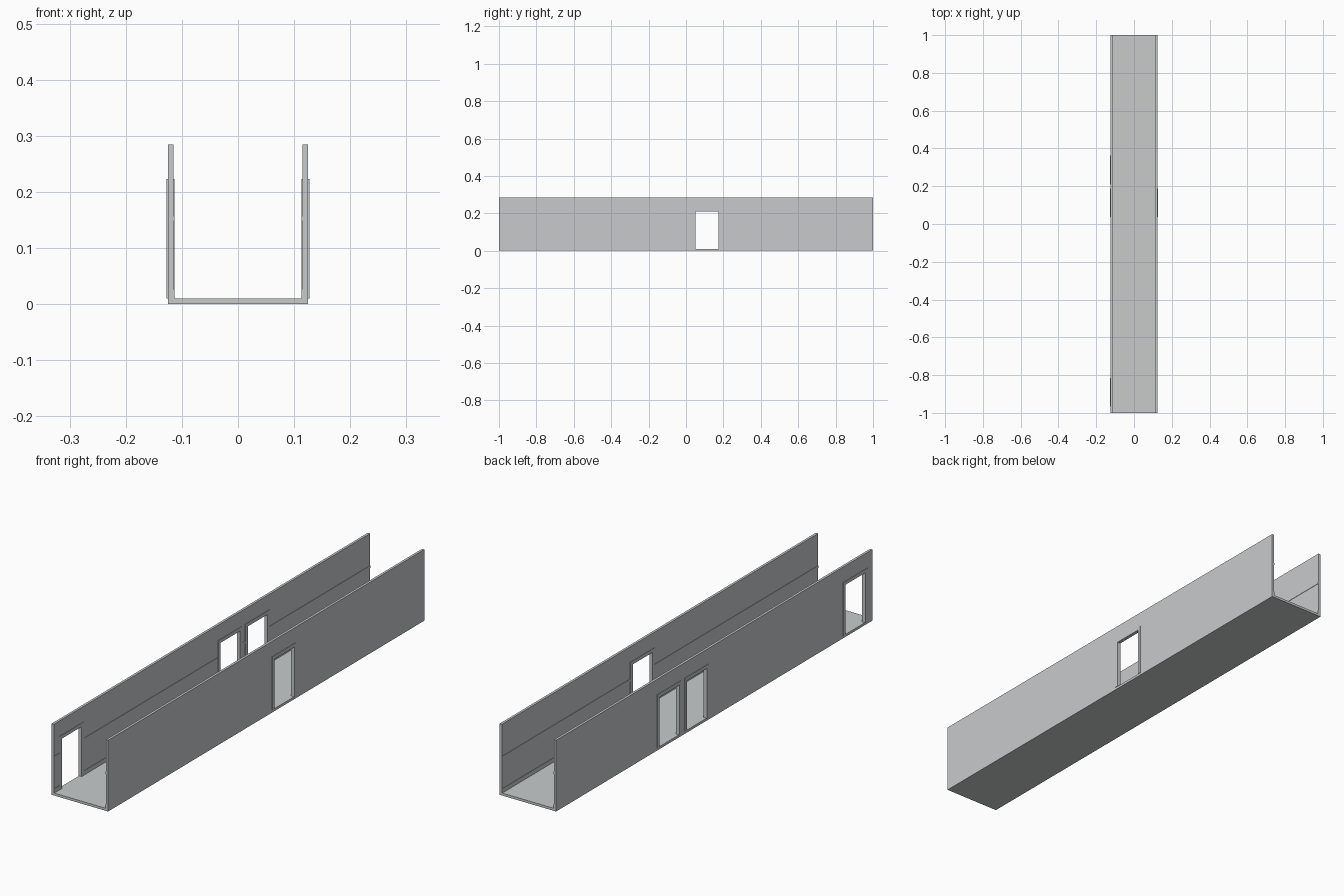
import bpy, bmesh

if "Cube" in bpy.data.objects:
    bpy.data.objects.remove(bpy.data.objects["Cube"])

def material(name, c):
    m = bpy.data.materials.new(name)
    m.diffuse_color = (*c, 1)
    m.use_nodes = True
    m.node_tree.nodes["Principled BSDF"].inputs["Base Color"].default_value = m.diffuse_color
    return m

GREY = material("plaster grey", (0.58, 0.59, 0.60))
FLOOR = material("floor grey", (0.58, 0.60, 0.60))

def boxes(name, blocks, mat):
    """One object made of axis-aligned boxes (x0, x1, y0, y1, z0, z1)."""
    bm = bmesh.new()
    for x0, x1, y0, y1, z0, z1 in blocks:
        x0, x1 = sorted((x0, x1))
        for v in bmesh.ops.create_cube(bm, size=1)["verts"]:
            v.co = (x0 + (v.co.x + .5) * (x1 - x0),
                    y0 + (v.co.y + .5) * (y1 - y0),
                    z0 + (v.co.z + .5) * (z1 - z0))
    me = bpy.data.meshes.new(name)
    bm.to_mesh(me)
    bm.free()
    me.materials.append(mat)
    ob = bpy.data.objects.new(name, me)
    bpy.context.collection.objects.link(ob)
    return ob

OUT, IN, FLOOR_Z, TOP = 0.125, 0.115, 0.01, 0.285
DOOR_W, DOOR_TOP, TRIM, LIP = 0.125, 0.21, 0.0135, 0.002

def wall_profile(name, x_out, x_in, z0, z1, gaps, mat):
    """Long strip in the wall, split at the gaps."""
    blocks, y = [], -1.0
    for a, b in gaps:
        blocks.append((x_out, x_in, y, a, z0, z1))
        y = b
    blocks.append((x_out, x_in, y, 1.0, z0, z1))
    return boxes(name, blocks, mat)

def wall(side, s, doors):
    half = DOOR_W / 2
    # wall as one outline with door notches, extruded through its thickness
    pts = [(-1, FLOOR_Z)]
    for c in doors:
        pts += [(c - half, FLOOR_Z), (c - half, DOOR_TOP),
                (c + half, DOOR_TOP), (c + half, FLOOR_Z)]
    pts += [(1, FLOOR_Z), (1, TOP), (-1, TOP)]
    bm = bmesh.new()
    f = bm.faces.new([bm.verts.new((s * OUT, y, z)) for y, z in pts])
    r = bmesh.ops.extrude_face_region(bm, geom=[f])
    for v in r["geom"]:
        if isinstance(v, bmesh.types.BMVert):
            v.co.x = s * IN
    bmesh.ops.recalc_face_normals(bm, faces=bm.faces)
    me = bpy.data.meshes.new(side + "_wall")
    bm.to_mesh(me)
    bm.free()
    me.materials.append(GREY)
    bpy.context.collection.objects.link(bpy.data.objects.new(side + "_wall", me))
    # door frames, standing slightly proud of both wall faces
    for i, c in enumerate(doors):
        a, b = s * (OUT + LIP), s * (IN - LIP)
        boxes(f"{side}_door_frame_{i + 1}", [
            (a, b, c - half - TRIM, c - half, FLOOR_Z, DOOR_TOP),
            (a, b, c + half, c + half + TRIM, FLOOR_Z, DOOR_TOP),
            (a, b, c - half - TRIM, c + half + TRIM, DOOR_TOP, DOOR_TOP + TRIM)], GREY)
    # inner chair rail and skirting, interrupted by the doors
    gaps = [(c - half - TRIM, c + half + TRIM) for c in doors]
    wall_profile(side + "_chair_rail", s * IN, s * (IN - .0015), .148, .157, gaps, GREY)
    wall_profile(side + "_skirting", s * IN, s * (IN - .0015), FLOOR_Z, .027, gaps, GREY)

# floor slab and the two walls
boxes("floor", [(-OUT, OUT, -1, 1, 0, FLOOR_Z)], FLOOR)
wall("left", -1, [-0.89, 0.1125, 0.286])
wall("right", 1, [0.1125])
